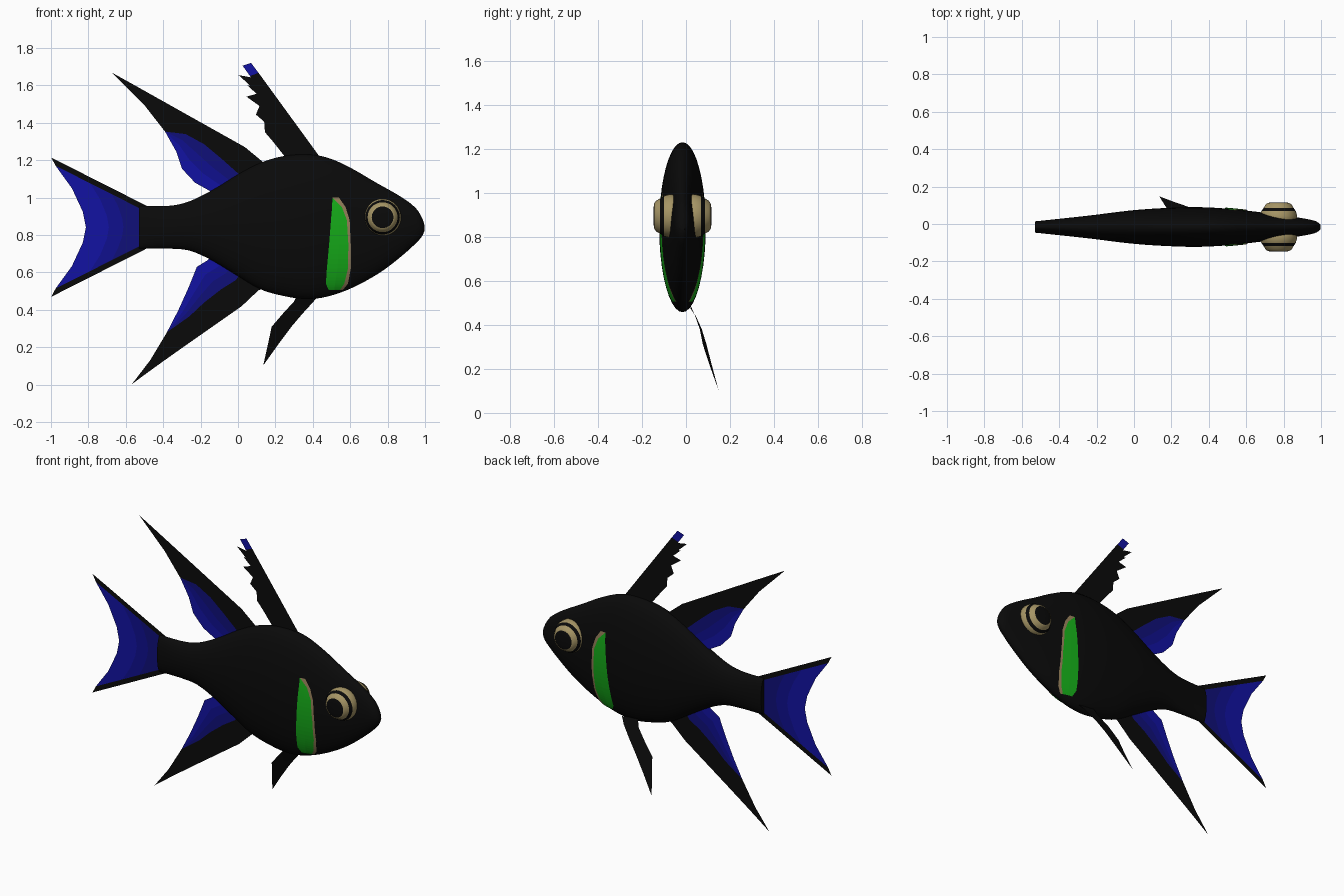
import bpy, bmesh, math

if "Cube" in bpy.data.objects:
    bpy.data.objects.remove(bpy.data.objects["Cube"])

Y0 = -0.016  # mid plane of the fish


def mat(name, r, g, b):
    m = bpy.data.materials.new(name)
    m.diffuse_color = (r, g, b, 1)
    m.use_nodes = True
    m.node_tree.nodes["Principled BSDF"].inputs["Base Color"].default_value = m.diffuse_color
    return m


BLACK = mat("black", .003, .003, .003)
BLUE = mat("bright blue", .006, .006, .36)
MID = mat("mid blue", .005, .005, .27)
DARK = mat("dark blue", .005, .005, .19)
GREEN = mat("green", .008, .42, .01)
GOLD = mat("gold", .38, .30, .13)
TAN = mat("tan", .30, .21, .10)


def loft(name, curves, mats, smooth=False, closed=False, caps=False):
    """Skin between 3D curves of equal length; mats gives one material per strip."""
    bm = bmesh.new()
    rows = [[bm.verts.new(p) for p in c] for c in curves]
    slots = list(dict.fromkeys(mats))
    n = len(rows[0])
    for a, b, m in zip(rows, rows[1:], mats):
        for i in range(n if closed else n - 1):
            j = (i + 1) % n
            bm.faces.new((a[i], a[j], b[j], b[i])).material_index = slots.index(m)
    if caps:
        bm.faces.new(rows[0])
        bm.faces.new(rows[-1]).material_index = slots.index(mats[-1])
    bmesh.ops.remove_doubles(bm, verts=bm.verts, dist=1e-5)
    if closed:
        bmesh.ops.recalc_face_normals(bm, faces=bm.faces)
    me = bpy.data.meshes.new(name)
    bm.to_mesh(me)
    bm.free()
    for m in slots:
        me.materials.append(m)
    ob = bpy.data.objects.new(name, me)
    bpy.context.collection.objects.link(ob)
    if smooth:
        bpy.ops.object.select_all(action='DESELECT')
        ob.select_set(True)
        bpy.context.view_layer.objects.active = ob
        bpy.ops.object.shade_smooth_by_angle(angle=math.radians(40))
    return ob


def flat(pts):
    return [(x, Y0, z) for x, z in pts]


def mix(a, b, t):
    return [tuple(p + (q - p) * t for p, q in zip(u, v)) for u, v in zip(a, b)]


def interp(table, x):
    """Smooth (Hermite) interpolation of sorted (x, value) pairs."""
    k = max(i for i in range(len(table) - 1) if i == 0 or table[i][0] <= x)

    def slope(i):
        a, b = table[max(i - 1, 0)], table[min(i + 1, len(table) - 1)]
        return (b[1] - a[1]) / (b[0] - a[0])
    (x0, v0), (x1, v1) = table[k], table[k + 1]
    h = x1 - x0
    t = (x - x0) / h
    return ((2*t**3 - 3*t*t + 1) * v0 + (t**3 - 2*t*t + t) * h * slope(k)
            + (3*t*t - 2*t**3) * v1 + (t**3 - t*t) * h * slope(k + 1))


# Body: elliptical rings following the back, belly and width profiles
TOP = [(-.53, .955), (-.36, .957), (-.26, .98), (-.12, 1.05), (.01, 1.13), (.13, 1.19),
       (.25, 1.223), (.385, 1.23), (.49, 1.21), (.61, 1.155), (.73, 1.085), (.87, 1.005),
       (.95, .945), (.985, .89), (.998, .85)]
LOW = [(-.53, .727), (-.36, .727), (-.26, .717), (-.15, .67), (-.016, .59), (.12, .51),
       (.25, .473), (.36, .458), (.465, .468), (.6, .513), (.76, .60), (.89, .70),
       (.96, .765), (.985, .795), (.998, .825)]
WIDE = [(-.53, .03), (-.25, .06), (0, .09), (.2, .103), (.35, .106), (.5, .098),
        (.65, .082), (.8, .062), (.9, .047), (.96, .035), (.985, .024), (.998, .01)]


def section(x):
    t, b = interp(TOP, x), interp(LOW, x)
    return (t + b) / 2, (t - b) / 2, interp(WIDE, x)


def ring(x, n=40):
    c, h, w = section(x)
    return [(x, Y0 + w * math.cos(a), c + h * math.sin(a))
            for a in (2 * math.pi * i / n for i in range(n))]


xs = [-.53 + 1.48 * i / 44 for i in range(45)] + [.965, .978, .988, .998]
loft("body", [ring(x) for x in xs], [BLACK] * (len(xs) - 1), True, True, True)

# Eyes (turned rings) and gill covers (thin plates hugging the body), both sides
EYE = [(.085, .015, GOLD), (.098, .035, GOLD), (.099, .06, GOLD), (.092, .085, BLACK),
       (.08, .102, GOLD), (.07, .120, GOLD), (.058, .128, BLACK), (.05, .130, BLACK),
       (.03, .132, BLACK), (.008, .132, BLACK)]
GILL = [(1.0, .505, .505, .54), (.95, .503, .555, .575), (.88, .497, .582, .597),
        (.75, .487, .59, .603), (.62, .475, .588, .603), (.54, .47, .568, .588),
        (.505, .485, .545, .56)]
for side, label in ((-1, "front"), (1, "back")):
    rings = [[(.773 + r * math.cos(a), Y0 + side * d, .895 + r * math.sin(a))
              for a in (2 * math.pi * i / 32 for i in range(32))] for r, d, m in EYE]
    loft("eye_" + label, rings, [m for r, d, m in EYE[:-1]], True, True, True)

    fine = []
    for a, b in zip(GILL, GILL[1:]):
        fine += [tuple(p + (q - p) * k / 5 for p, q in zip(a, b)) for k in range(5)]
    fine.append(GILL[-1])

    def skin(x, z):
        c, h, w = section(x)
        return (x, Y0 + side * (w * math.sqrt(max(0, 1 - ((z - c) / h) ** 2)) + .005), z)
    edges = [[skin(r[1] + (r[2] - r[1]) * t, r[0]) for r in fine] for t in (0, .5, 1)]
    edges.append([skin(r[3], r[0]) for r in fine])
    loft("gill_cover_" + label, edges, [GREEN, GREEN, TAN])

# Back and belly fins: black leading strip, then blue strips to the trailing edge
BACK = ([(.15, 1.15), (.134, 1.19), (.037, 1.27), (-.12, 1.358), (-.27, 1.442),
         (-.4, 1.515), (-.53, 1.588), (-.674, 1.668)],
        [(.05, 1.05), (0, 1.13), (-.09, 1.21), (-.18, 1.285), (-.28, 1.34),
         (-.39, 1.353), (-.497, 1.49), (-.674, 1.668)],
        [(-.08, .98), (-.14, 1.03), (-.23, 1.08), (-.3, 1.155), (-.33, 1.246),
         (-.39, 1.353), (-.497, 1.49), (-.674, 1.668)])
BELLY = ([(.15, .52), (.11, .505), (.02, .42), (-.13, .315), (-.28, .21), (-.4, .125),
          (-.49, .06), (-.567, .003)],
         [(.03, .62), (-.01, .56), (-.09, .51), (-.18, .44), (-.26, .365),
          (-.38, .28), (-.47, .13), (-.567, .003)],
         [(-.1, .72), (-.166, .663), (-.22, .63), (-.267, .513), (-.32, .396),
          (-.38, .28), (-.47, .13), (-.567, .003)])
for name, (lead, inner, trail) in (("back_fin", BACK), ("belly_fin", BELLY)):
    # the strips stop where the blue runs out; the tip is all black
    b, t = flat(inner[:6]), flat(trail[:6])
    loft(name + "_black", [flat(lead), flat(inner)], [BLACK])
    loft(name + "_blue", [b, mix(b, t, .35), mix(b, t, .65), t], [DARK, MID, BLUE])

# Tail fin: forked blue web with black rays along both edges
root = [(-.49, .957), (-.49, .925), (-.49, .88), (-.49, .842), (-.49, .804), (-.49, .759), (-.49, .727)]
fork = [(-.998, 1.214), (-.975, 1.17), (-.875, 1.02), (-.825, .91), (-.813, .842)]
fork = fork[:2] + [(-.87, 1.01), (-.813, .842), (-.87, .674), (-.975, .514), (-.998, .47)]
mid = [(-.888, 1.05), (-.83, .925), (-.83, .759), (-.888, .634)]
fork = [fork[0], fork[1], mid[0], mid[1], fork[3], mid[2], mid[3], fork[5], fork[6]]
root = [(-.49, z) for z in (.957, .925, .895, .868, .842, .816, .789, .759, .727)]
R, F = flat(root), flat(fork)
loft("tail_web", [mix(R, F, t)[1:-1] for t in (0, .38, .62, 1)], [DARK, MID, BLUE])
loft("tail_ray_upper", [[R[0], F[0]], [R[1], F[1]]], [BLACK])
loft("tail_ray_lower", [[R[-1], F[-1]], [R[-2], F[-2]]], [BLACK])

# Front back fin: straight spine with a ragged rear edge and a blue tip
rag = [(.23, 1.2), (.246, 1.225), (.187, 1.3), (.144, 1.35), (.14, 1.406), (.096, 1.444),
       (.115, 1.49), (.045, 1.54), (.10, 1.555), (.05, 1.6), (.064, 1.60), (.003, 1.655),
       (.095, 1.61), (.064, 1.65)]
spine = [(.45 - .34 * i / 13, 1.2 + .467 * i / 13) for i in range(14)]
loft("spine_fin", [flat(spine), flat(rag)], [BLACK])
loft("spine_fin_tip", [flat([spine[-1], (.07, 1.72)]), flat([rag[-1], (.025, 1.705)])], [BLUE])

# Single lower fin, swept back and out to one side
loft("lower_fin", [
    [(.43, .02, .475), (.40, .045, .44), (.345, .072, .38), (.29, .092, .315), (.215, .118, .215), (.135, .148, .103)],
    [(.32, .02, .49), (.30, .04, .445), (.24, .063, .38), (.18, .077, .31), (.16, .108, .215), (.135, .148, .103)]],
    [BLACK], True)
